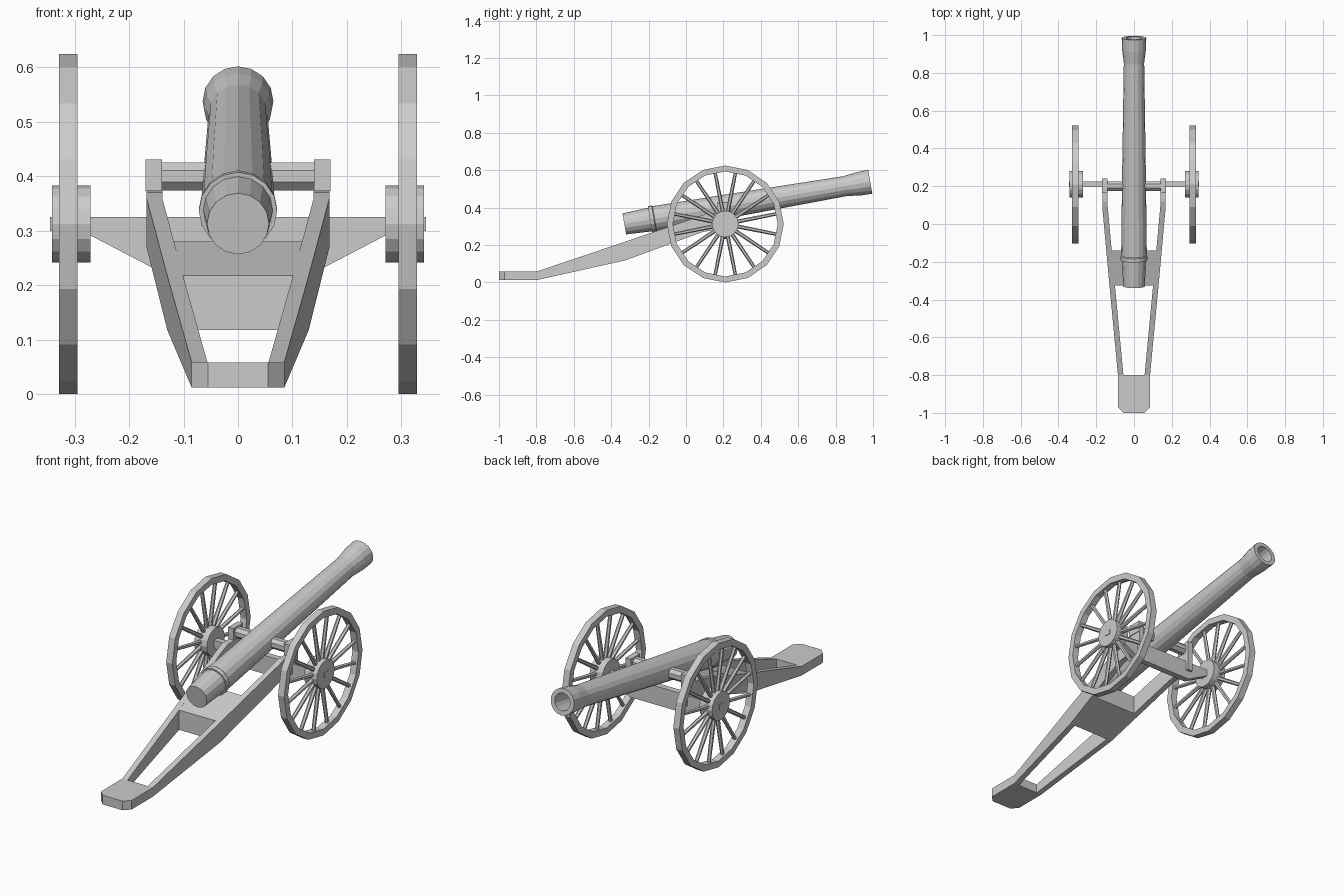
import bpy, bmesh, math
from mathutils import Matrix, Vector

cube = bpy.data.objects.get("Cube")
if cube:
    bpy.data.objects.remove(cube, do_unlink=True)

grey = bpy.data.materials.new("plain grey")
grey.use_nodes = True
grey.diffuse_color = (0.6, 0.6, 0.6, 1)
grey.node_tree.nodes["Principled BSDF"].inputs["Base Color"].default_value = (0.6, 0.6, 0.6, 1)


def finish(name, bm):
    bmesh.ops.recalc_face_normals(bm, faces=bm.faces)
    mesh = bpy.data.meshes.new(name)
    bm.to_mesh(mesh)
    bm.free()
    mesh.materials.append(grey)
    obj = bpy.data.objects.new(name, mesh)
    bpy.context.collection.objects.link(obj)
    return obj


def loft(name, rings, loop=False):
    """Join rings of points with quads; cap the ends, or close into a loop."""
    bm = bmesh.new()
    rows = [[bm.verts.new(p) for p in ring] for ring in rings]
    pairs = list(zip(rows, rows[1:]))
    if loop:
        pairs.append((rows[-1], rows[0]))
    else:
        bm.faces.new(rows[0])
        bm.faces.new(rows[-1])
    for a, b in pairs:
        for i in range(len(a)):
            j = (i + 1) % len(a)
            bm.faces.new((a[i], a[j], b[j], b[i]))
    return finish(name, bm)


def lathe(name, profile, sides, start, axis, turn=0.0, loop=False):
    """Turn (distance, radius) pairs about an axis lying in the x or yz directions."""
    axis = Vector(axis).normalized()
    u = Vector((0, -axis.z, axis.y)) if abs(axis.x) < 0.5 else Vector((0, 0, 1))
    v = axis.cross(u)
    angles = [math.tau * i / sides + turn for i in range(sides)]
    rings = [[Vector(start) + axis * t + (u * math.cos(a) + v * math.sin(a)) * r
              for a in angles] for t, r in profile]
    return loft(name, rings, loop)


def box(name, low, high):
    (x0, y0, z0), (x1, y1, z1) = low, high
    return loft(name, [[(x0, y0, z), (x1, y0, z), (x1, y1, z), (x0, y1, z)] for z in (z0, z1)])


# Barrel with breech ring, flared muzzle and bore
breech, muzzle = Vector((0, -0.33, 0.313)), Vector((0, 0.985, 0.538))
length = (muzzle - breech).length
lathe("barrel",
      [(0, 0.057), (0.14, 0.064), (0.14, 0.072), (0.16, 0.072), (0.165, 0.068),
       (0.6, 0.063), (1.2, 0.054), (1.27, 0.063), (length, 0.065),
       (length, 0.043), (length - 0.3, 0.043)],
      16, breech, muzzle - breech)

# Trunnion bar through the barrel
lathe("trunnion", [(-0.168, 0.028), (0.168, 0.028)], 8, (0, 0.2, 0.4), (1, 0, 0), math.pi / 8)

# Tail plate with clipped corners
corners = [(0.085, -0.8), (0.085, -0.97), (0.055, -1), (-0.055, -1), (-0.085, -0.97), (-0.085, -0.8)]
loft("tail_plate", [[(x, y, z) for x, y in corners] for z in (0.012, 0.058)])

# Bed between the cheeks
loft("bed", [[(-x, y, low), (x, y, low), (x, y, high), (-x, y, high)]
             for x, y, low, high in ((0.103, -0.325, 0.118, 0.218), (0.12, -0.14, 0.186, 0.28))])

# Axle beam, deeper in the middle
outline = [(0.345, 0.325), (0.345, 0.3), (0.27, 0.291), (0.155, 0.231)]
outline += [(-x, z) for x, z in reversed(outline)]
loft("axle", [[(x, y, z) for x, z in outline] for y in (0.195, 0.226)])

# Outer x, y, bottom z and top z along each cheek
stations = [(0.085, -0.8, 0.012, 0.058), (0.13, -0.325, 0.118, 0.218),
            (0.168, 0.09, 0.27, 0.36), (0.168, 0.12, 0.275, 0.37), (0.168, 0.24, 0.275, 0.373)]

hub_y, hub_z, rim = 0.21, 0.3125, 0.3125
for side, s in (("left", 1), ("right", -1)):
    # Cheek and trunnion bracket
    loft(side + "_cheek", [[(s * x, y, low), (s * x, y, high),
                            (s * (x - 0.029), y, high), (s * (x - 0.029), y, low)]
                           for x, y, low, high in stations])
    box(side + "_trunnion_bracket", (s * 0.14, 0.165, 0.373), (s * 0.17, 0.24, 0.431))

    # Wheel rim and hub
    centre = (s * 0.312, hub_y, hub_z)
    lathe(side + "_rim", [(-0.017, rim), (0.017, rim), (0.017, rim - 0.032), (-0.017, rim - 0.032)],
          16, centre, (1, 0, 0), loop=True)
    lathe(side + "_hub", [(-0.041, 0.071), (0.03, 0.071)], 16, centre, (s, 0, 0))

    # Spokes
    bm = bmesh.new()
    for i in range(16):
        place = (Matrix.Translation(centre) @ Matrix.Rotation(math.tau * (i + 0.5) / 16, 4, "X")
                 @ Matrix.Translation((0, 0, 0.17)))
        bmesh.ops.create_cone(bm, cap_ends=True, segments=6, radius1=0.011, radius2=0.009,
                              depth=0.23, matrix=place)
    finish(side + "_spokes", bm)
